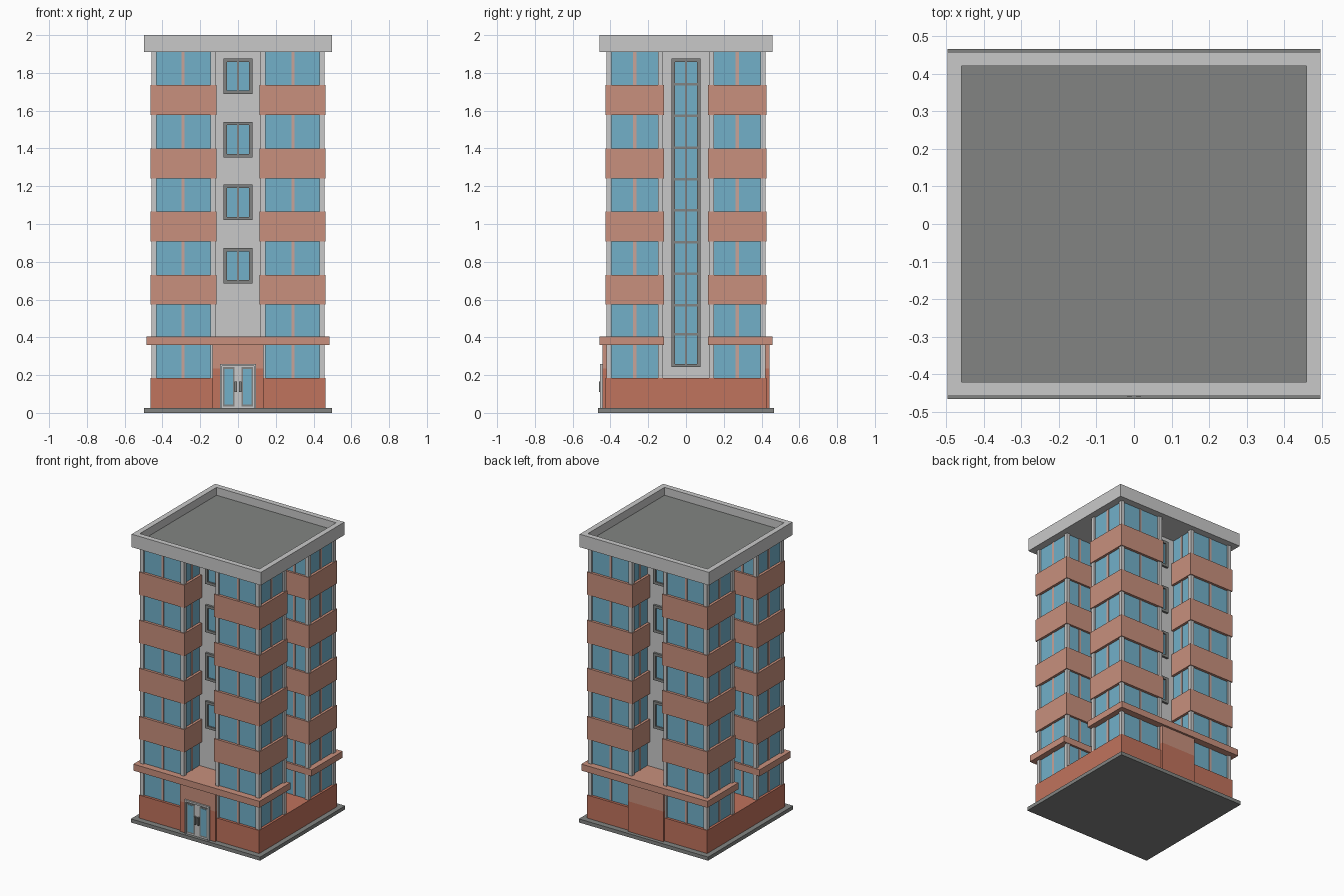
import bpy
import bmesh

if "Cube" in bpy.data.objects:
    bpy.data.objects.remove(bpy.data.objects["Cube"])


def mat(name, r, g, b):
    m = bpy.data.materials.new(name)
    lin = [((c / 255 + 0.055) / 1.055) ** 2.4 for c in (r, g, b)]
    m.diffuse_color = (*lin, 1)
    m.use_nodes = True
    m.node_tree.nodes["Principled BSDF"].inputs["Base Color"].default_value = m.diffuse_color
    return m


LIGHT = mat("light_grey", 201, 201, 201)
DARK = mat("dark_grey", 130, 132, 130)
GLASS = mat("blue_glass", 114, 176, 201)
SALMON = mat("salmon", 200, 144, 125)
BRICK = mat("brick_red", 192, 115, 93)
MULLION = mat("pale_pink", 201, 163, 152)

QUAD = [(1, 1), (-1, 1), (1, -1), (-1, -1)]
FRONT_BACK = [(1, 1), (1, -1)]
SIDES = [(1, 1), (-1, 1)]
ONE = [(1, 1)]


def add_box(bm, x0, x1, y0, y1, z0, z1):
    verts = bmesh.ops.create_cube(bm, size=1)["verts"]
    for v in verts:
        v.co = ((x0 + x1) / 2 + v.co.x * abs(x1 - x0),
                (y0 + y1) / 2 + v.co.y * abs(y1 - y0),
                (z0 + z1) / 2 + v.co.z * abs(z1 - z0))


def finish(name, bm, *materials):
    me = bpy.data.meshes.new(name)
    bm.to_mesh(me)
    bm.free()
    for m in materials:
        me.materials.append(m)
    ob = bpy.data.objects.new(name, me)
    bpy.context.collection.objects.link(ob)
    return ob


def part(name, material, boxes, copies=ONE):
    """One object of boxes (x0,x1,y0,y1,z0,z1), repeated by sign flips."""
    bm = bmesh.new()
    for sx, sy in copies:
        for x0, x1, y0, y1, z0, z1 in boxes:
            add_box(bm, x0 * sx, x1 * sx, y0 * sy, y1 * sy, z0, z1)
    return finish(name, bm, material)


# Ground slab and brick plinth
part("ground_slab", DARK, [(-.497, .497, -.467, .467, 0, .025)])
part("plinth", BRICK, [(-.462, .462, -.427, .427, .025, .185)])

# Recessed central core
CX, CY = .25, .235
part("core", LIGHT, [(-CX, CX, -CY, CY, .185, 1.92)])

# Four corner towers: glass volume, corner columns, mullions, balcony bands
part("tower_glass", GLASS, [(.132, .445, .132, .409, .185, 1.915)], QUAD)
part("tower_columns", LIGHT,
     [(x, x + .026, y, y + .026, .185, 1.915)
      for x in (.12, .431) for y in (.121, .395)], QUAD)
part("tower_mullions", MULLION, [
    (.282, .298, .4, .413, .185, 1.915),
    (.441, .449, .262, .28, .185, 1.915),
    (.128, .14, .31, .325, .185, 1.915),
    (.335, .35, .128, .14, .185, 1.915)], QUAD)
part("tower_bands", SALMON,
     [(.114, .463, .117, .427, z, z + .158) for z in (.573, .908, 1.242, 1.577)], QUAD)

# Front and back porches with canopy slab
part("canopy", SALMON, [(-.485, .485, .117, .457, .36, .405)], FRONT_BACK)
part("porch_upper", SALMON, [(-.135, .135, .2, .442, .235, .36)], FRONT_BACK)
part("porch_lower", BRICK, [(-.135, .135, .2, .442, .025, .235)], FRONT_BACK)

# Small core windows on front and back
frames, panes = [], []
for z0 in (.685, 1.02, 1.353, 1.688):
    z1 = z0 + .188
    a, b = CY - .01, CY + .015
    frames += [(-.077, -.058, a, b, z0, z1), (.058, .077, a, b, z0, z1),
               (-.058, .058, a, b, z0, z0 + .018), (-.058, .058, a, b, z1 - .018, z1),
               (-.006, .006, a, b - .005, z0, z1)]
    panes.append((-.06, .06, a, CY + .005, z0 + .01, z1 - .01))
part("window_frames", DARK, frames, FRONT_BACK)
part("window_panes", GLASS, panes, FRONT_BACK)

# Tall stair windows on both sides
a, b, z0, z1 = CX - .01, CX + .015, .242, 1.875
frames = [(a, b, -.077, -.058, z0, z1), (a, b, .058, .077, z0, z1),
          (a, b, -.058, .058, z0, z0 + .018), (a, b, -.058, .058, z1 - .018, z1),
          (a, b - .005, -.006, .006, z0, z1)]
frames += [(a, b - .005, -.058, .058, z - .006, z + .006)
           for z in (.417, .57, .737, .903, 1.073, 1.237, 1.403, 1.573, 1.74)]
part("stair_window_frames", DARK, frames, SIDES)
part("stair_window_panes", GLASS, [(a, CX + .005, -.06, .06, z0 + .01, z1 - .01)], SIDES)

# Entrance double door
part("door_frame", LIGHT, [
    (-.095, .095, -.446, -.44, .025, .26), (-.095, -.084, -.454, -.44, .025, .26),
    (.084, .095, -.454, -.44, .025, .26), (-.084, .084, -.454, -.44, .248, .26)])
part("door_leaves", DARK, [(.018, .08, -.449, -.444, .035, .242)], SIDES)
part("door_panes", GLASS, [(.026, .072, -.451, -.446, .045, .232)], SIDES)
part("door_handles", DARK, [(.005, .018, -.46, -.444, .11, .165)], SIDES)

# Roof with parapet and sunken floor
bm = bmesh.new()
add_box(bm, -.497, .497, -.458, .458, 1.91, 2)
bm.normal_update()
top = max(bm.faces, key=lambda f: f.calc_center_median().z)
bmesh.ops.inset_region(bm, faces=[top], thickness=.053)
rim = [v.co.copy() for v in top.verts]
floor = bmesh.ops.extrude_discrete_faces(bm, faces=[top])["faces"][0]
for v in floor.verts:
    v.co.z -= .055
floor.material_index = 1
bmesh.ops.recalc_face_normals(bm, faces=bm.faces)
finish("roof", bm, LIGHT, DARK)
